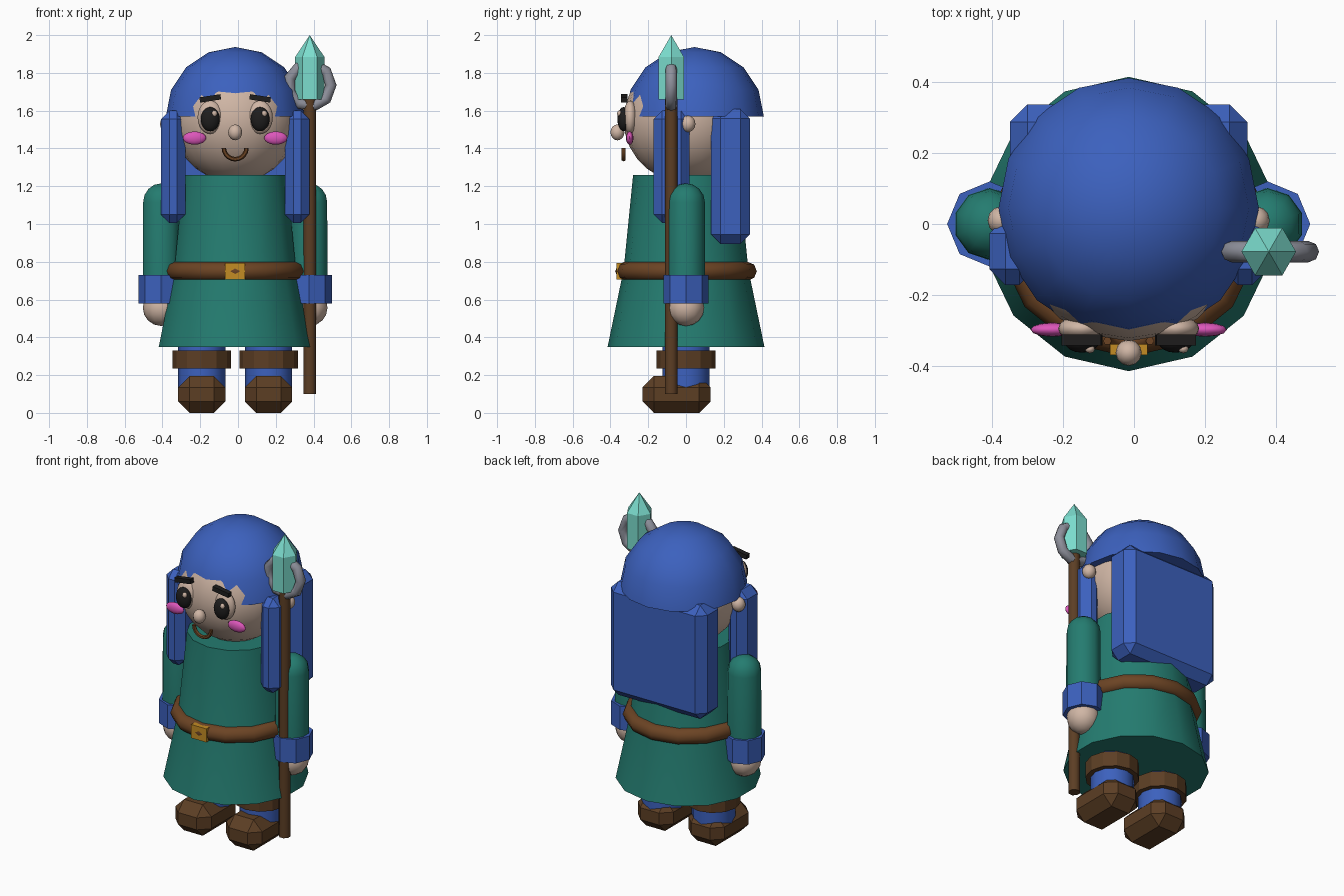
import bpy, bmesh, math
from mathutils import Matrix, Vector

if "Cube" in bpy.data.objects:
    bpy.data.objects.remove(bpy.data.objects["Cube"])

CX = -0.015  # body centre line


def material(name, r, g, b):
    lin = [((c / 255 + 0.055) / 1.055) ** 2.4 for c in (r, g, b)]
    m = bpy.data.materials.new(name)
    m.diffuse_color = (*lin, 1)
    m.use_nodes = True
    m.node_tree.nodes["Principled BSDF"].inputs["Base Color"].default_value = m.diffuse_color
    return m


SKIN = material("skin", 208, 182, 165)
BLUE = material("blue", 60, 97, 190)
TEAL = material("teal", 36, 124, 112)
BROWN = material("boot brown", 92, 62, 36)
LEATHER = material("belt brown", 108, 68, 36)
CRYSTAL = material("crystal aqua", 124, 222, 207)
GREY = material("metal grey", 142, 144, 155)
PINK = material("cheek pink", 220, 86, 186)
BLACK = material("black", 30, 29, 29)
GOLD = material("gold", 196, 140, 36)


def finish(name, bm, mat, smooth=None):
    bmesh.ops.recalc_face_normals(bm, faces=bm.faces[:])
    me = bpy.data.meshes.new(name)
    bm.to_mesh(me)
    bm.free()
    me.materials.append(mat)
    ob = bpy.data.objects.new(name, me)
    bpy.context.collection.objects.link(ob)
    if smooth:
        bpy.ops.object.select_all(action='DESELECT')
        ob.select_set(True)
        bpy.context.view_layer.objects.active = ob
        bpy.ops.object.shade_smooth_by_angle(angle=math.radians(smooth))
    return ob


def lathe(name, loc, profile, sides, mat, start=90, smooth=None):
    """Closed stack of rings from (radius, height) pairs."""
    bm = bmesh.new()
    rings = []
    for r, z in profile:
        n = sides if r > 1e-4 else 1
        rings.append([bm.verts.new(Vector(loc) + Vector((
            r * math.cos(math.radians(start) + math.tau * i / sides),
            r * math.sin(math.radians(start) + math.tau * i / sides), z)))
            for i in range(n)])
    for a, b in zip(rings, rings[1:]):
        for i in range(sides):
            j = (i + 1) % sides
            loop = [a[i % len(a)], a[j % len(a)], b[j % len(b)], b[i % len(b)]]
            bm.faces.new(list(dict.fromkeys(loop)))
    for ring in (rings[0], rings[-1]):
        if len(ring) > 1:
            bm.faces.new(ring)
    return finish(name, bm, mat, smooth)


def ball(name, loc, radii, mat, seg=16, rings=12):
    bm = bmesh.new()
    bmesh.ops.create_uvsphere(bm, u_segments=seg, v_segments=rings, radius=1,
                              matrix=Matrix.Translation(loc) @ Matrix.Diagonal((*radii, 1)))
    return finish(name, bm, mat, 60)


def box(name, loc, size, mat, bevel=0, tilt=0):
    bm = bmesh.new()
    bmesh.ops.create_cube(bm, size=1, matrix=Matrix.Translation(loc)
                          @ Matrix.Rotation(tilt, 4, 'Y') @ Matrix.Diagonal((*size, 1)))
    if bevel:
        bmesh.ops.bevel(bm, geom=bm.edges[:], offset=bevel, segments=1,
                        profile=0.5, affect='EDGES')
    return finish(name, bm, mat)


def ring(name, loc, major, minor, seg, sides, mat, upright=False, a0=0, a1=360, smooth=60):
    """Torus, or an arc of one, lying flat or facing the front."""
    bm = bmesh.new()
    full = a1 - a0 >= 360
    loops = []
    for i in range(seg if full else seg + 1):
        a = math.radians(a0 + (a1 - a0) * i / seg)
        loop = []
        for k in range(sides):
            b = math.tau * k / sides
            r, h = major + minor * math.cos(b), minor * math.sin(b)
            p = (r * math.cos(a), h, r * math.sin(a)) if upright else (r * math.cos(a), r * math.sin(a), h)
            loop.append(bm.verts.new(Vector(loc) + Vector(p)))
        loops.append(loop)
    for i in range(seg):
        a, b = loops[i], loops[(i + 1) % len(loops)]
        for k in range(sides):
            j = (k + 1) % sides
            bm.faces.new((a[k], a[j], b[j], b[k]))
    if not full:
        bm.faces.new(loops[0])
        bm.faces.new(loops[-1])
    return finish(name, bm, mat, smooth)


# Tunic, belt and buckle
lathe("tunic", (CX, 0, 0), [(0.415, 0.35), (0.33, 0.76), (0.28, 1.26)], 14, TEAL, smooth=30)
ring("belt", (CX, 0, 0.75), 0.325, 0.05, 14, 8, LEATHER, a0=90, a1=450)
box("buckle", (CX, -0.34, 0.75), (0.105, 0.058, 0.085), GOLD)

# Head and hair cap
ball("head", (CX, 0, 1.55), (0.33, 0.33, 0.33), SKIN, 20, 14)
cap = [(0.367 * math.cos(math.radians(a)), 0.367 * math.sin(math.radians(a)))
       for a in (0, 22.5, 45, 67.5)] + [(0, 0.367)]
lathe("hair_cap", (CX, 0.045, 1.57), cap, 16, BLUE, smooth=40)
box("back_hair", (CX, 0.235, 1.252), (0.67, 0.205, 0.715), BLUE, 0.05)

# Nose and mouth
ball("nose", (CX, -0.363, 1.485), (0.037, 0.037, 0.042), SKIN, 12, 8)
ring("mouth", (CX, -0.33, 1.403), 0.06, 0.012, 10, 6, LEATHER, True, 180, 360)

for side, s in (("left", -1), ("right", 1)):
    # Face details
    ex = CX + s * 0.132
    ball(side + "_eye_socket", (ex, -0.295, 1.565), (0.067, 0.037, 0.088), SKIN)
    ball(side + "_eye", (ex, -0.33, 1.555), (0.05, 0.033, 0.064), BLACK)
    ball(side + "_eye_glint", (ex + 0.022, -0.352, 1.585), (0.015, 0.013, 0.017), SKIN, 8, 6)
    box(side + "_eyebrow", (ex, -0.327, 1.665), (0.112, 0.032, 0.028), BLACK, tilt=s * 0.15)
    ball(side + "_cheek", (CX + s * 0.215, -0.298, 1.455), (0.062, 0.02, 0.035), PINK, 12, 8)
    ball(side + "_ear", (CX + s * 0.358, 0.01, 1.53), (0.04, 0.04, 0.044), SKIN, 12, 8)

    # Front hair strand
    box(side + "_hair_strand", (CX + s * 0.328, -0.077, 1.303), (0.13, 0.19, 0.595), BLUE, 0.045)

    # Arm: sleeve with domed shoulder, cuff and hand
    ax = CX + s * 0.392
    dome = [(0.1 * math.cos(math.radians(a)), 1.115 + 0.1 * math.sin(math.radians(a)))
            for a in (0, 22.5, 45, 67.5)]
    lathe(side + "_sleeve", (ax, 0, 0), [(0.102, 0.65)] + dome + [(0, 1.215)], 10, TEAL, smooth=50)
    lathe(side + "_cuff", (ax, 0, 0), [(0.12, 0.58), (0.12, 0.73)], 8, BLUE)
    ball(side + "_hand", (ax, 0, 0.557), (0.097, 0.097, 0.097), SKIN, 12, 8)

    # Leg: trouser, boot cuff and boot
    lx = CX + s * 0.177
    lathe(side + "_trouser", (lx, 0, 0), [(0.125, 0.12), (0.125, 0.42)], 12, BLUE, smooth=40)
    lathe(side + "_boot_cuff", (lx, 0, 0), [(0.155, 0.235), (0.155, 0.33)], 12, BROWN, smooth=20)
    box(side + "_boot", (lx, -0.05, 0.0975), (0.25, 0.36, 0.195), BROWN, 0.06)

# Staff with metal ring and crystal
SX, SY = 0.38, -0.078
lathe("staff", (SX, SY, 0), [(0.035, 0.1), (0.035, 1.68)], 8, BROWN, start=22.5, smooth=50)
ring("staff_ring", (SX, SY, 1.735), 0.112, 0.03, 9, 8, GREY, True)
lathe("crystal", (SX, SY, 0), [(0.077, 1.66), (0.077, 1.885), (0, 2.0)], 6, CRYSTAL, start=0)
